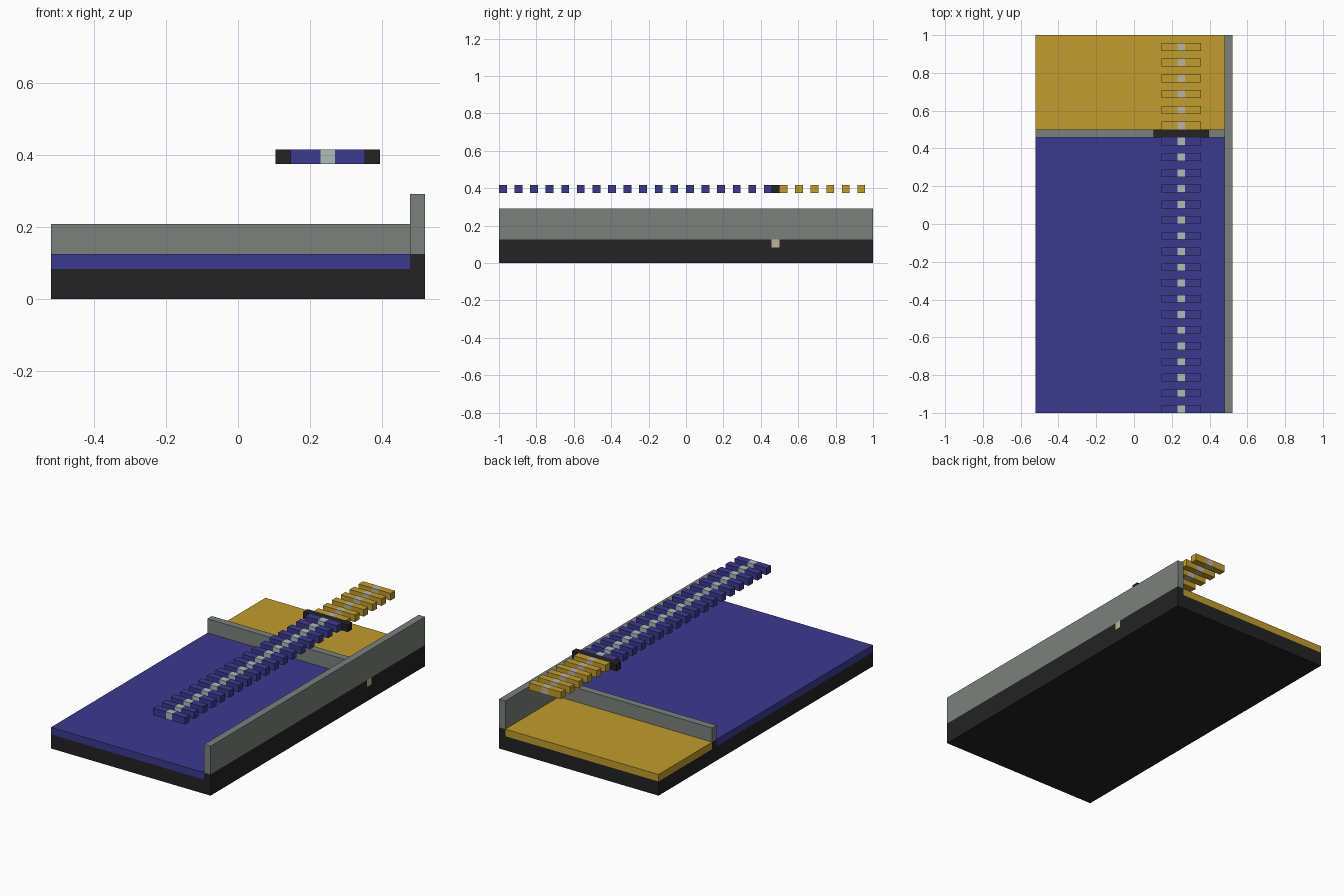
import bpy
import bmesh
from mathutils import Vector

U = 1 / 24                       # one block
ORIGIN = Vector((-12.5, -24, 0))  # corner of the block grid

if "Cube" in bpy.data.objects:
    bpy.data.objects.remove(bpy.data.objects["Cube"], do_unlink=True)


def linear(c):
    c /= 255
    return c / 12.92 if c <= 0.04045 else ((c + 0.055) / 1.055) ** 2.4


def material(name, *rgb):
    colour = [linear(c) for c in rgb] + [1]
    mat = bpy.data.materials.new(name)
    mat.use_nodes = True
    mat.diffuse_color = colour
    mat.node_tree.nodes["Principled BSDF"].inputs["Base Color"].default_value = colour
    return mat


BLACK = material("black", 35, 35, 35)
GREY = material("grey", 124, 129, 125)
BLUE = material("blue", 60, 58, 143)
GOLD = material("gold", 193, 156, 45)
PALE = material("pale green grey", 171, 189, 183)
BEIGE = material("beige", 191, 178, 158)


def block(name, low, high, mat, accent=None, cut=0):
    """Box between two grid corners; an accent band fills the middle in x."""
    low, high = Vector(low), Vector(high)
    bm = bmesh.new()
    bmesh.ops.create_cube(bm, size=1)
    bmesh.ops.scale(bm, vec=(high - low) * U, verts=bm.verts)
    if accent:
        for x in (-cut, cut):
            bmesh.ops.bisect_plane(bm, geom=bm.verts[:] + bm.edges[:] + bm.faces[:],
                                   plane_co=(x, 0, 0), plane_no=(1, 0, 0))
        for face in bm.faces:
            face.material_index = int(abs(face.calc_center_median().x) < cut)
    mesh = bpy.data.meshes.new(name)
    bm.to_mesh(mesh)
    bm.free()
    mesh.materials.append(mat)
    if accent:
        mesh.materials.append(accent)
    obj = bpy.data.objects.new(name, mesh)
    obj.location = (ORIGIN + (low + high) / 2) * U
    bpy.context.collection.objects.link(obj)
    return obj


def slats(name, first, count, mat, accent):
    """Row of evenly spaced floating slats along y."""
    obj = block(name, (16, first, 9), (21, first + 1, 10), mat, accent, U / 2)
    array = obj.modifiers.new("row", 'ARRAY')
    array.count = count
    array.use_relative_offset = False
    array.use_constant_offset = True
    array.constant_offset_displace = (0, 2 * U, 0)


# Base slab and the footings under both walls
block("base", (0, 0, 0), (25, 48, 2), BLACK)
block("cross_wall_footing", (0, 35, 2), (24, 36, 3), BLACK)
block("side_wall_footing_front", (24, 0, 2), (25, 35, 3), BLACK)
block("side_wall_footing_back", (24, 36, 2), (25, 48, 3), BLACK)
block("peg", (24, 35, 2), (25, 36, 3), BEIGE)

# Floors
block("front_floor", (0, 0, 2), (24, 35, 3), BLUE)
block("back_floor", (0, 36, 2), (24, 48, 3), GOLD)

# Walls
block("cross_wall", (0, 35, 3), (24, 36, 5), GREY)
block("side_wall", (24, 0, 3), (25, 48, 7), GREY)

# Floating slats and the divider between the two runs
slats("front_slats", 0, 18, BLUE, PALE)
slats("back_slats", 36, 6, GOLD, BEIGE)
block("slat_divider", (15, 35, 9), (22, 36, 10), BLACK)
